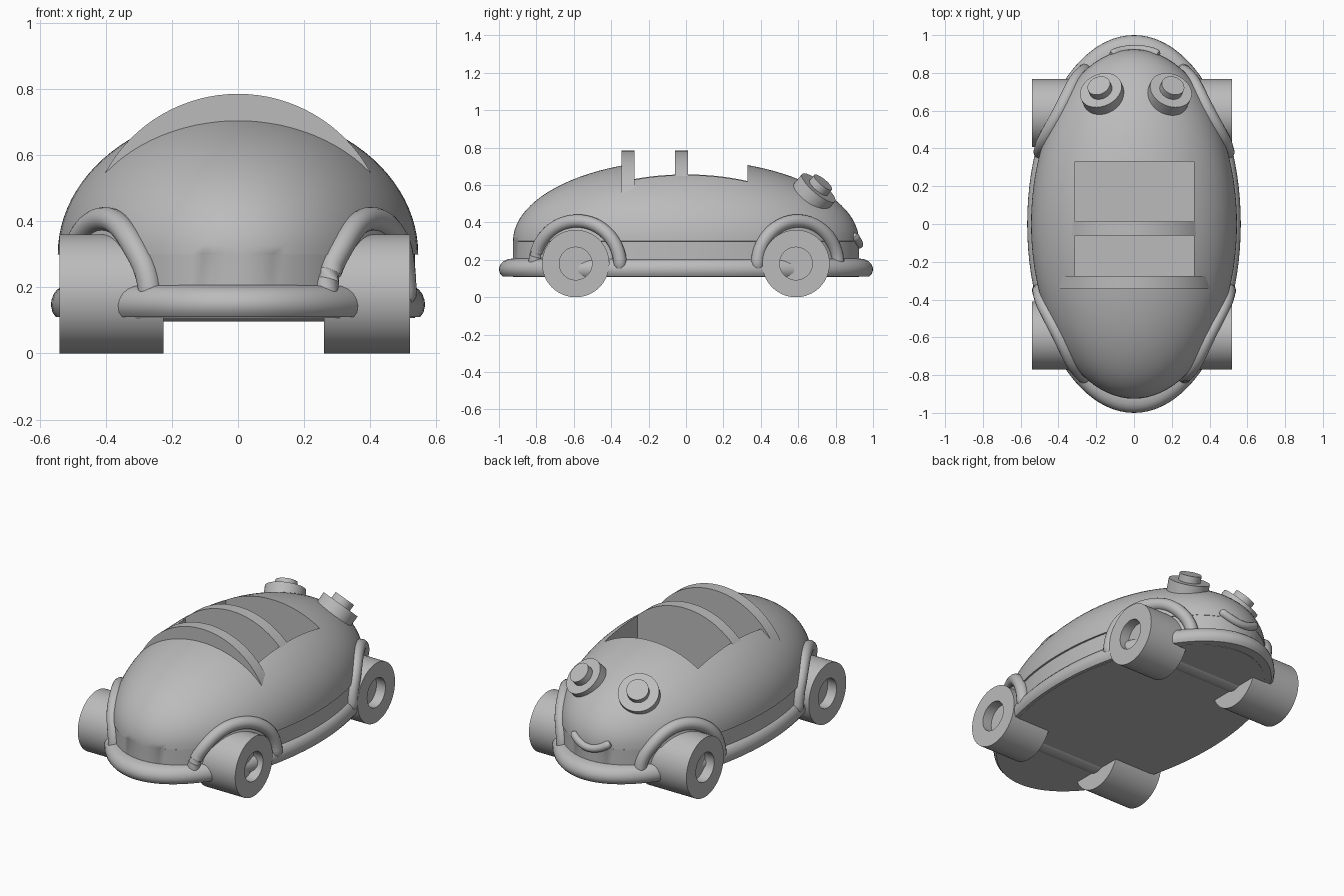
import bpy, bmesh, math
from mathutils import Vector, Matrix

if "Cube" in bpy.data.objects:
    bpy.data.objects.remove(bpy.data.objects["Cube"])

grey = bpy.data.materials.new("plain grey")
grey.use_nodes = True
grey.diffuse_color = (0.5, 0.5, 0.5, 1)
grey.node_tree.nodes["Principled BSDF"].inputs["Base Color"].default_value = (0.5, 0.5, 0.5, 1)

# Body shell dimensions: half width, half length, dome height, dome base
A, B, H, Z0 = 0.545, 0.925, 0.435, 0.3


def finish(name, bm):
    bmesh.ops.recalc_face_normals(bm, faces=bm.faces)
    mesh = bpy.data.meshes.new(name)
    bm.to_mesh(mesh)
    bm.free()
    mesh.materials.append(grey)
    ob = bpy.data.objects.new(name, mesh)
    bpy.context.collection.objects.link(ob)
    return ob


def smooth(ob):
    bpy.ops.object.select_all(action='DESELECT')
    ob.select_set(True)
    bpy.context.view_layer.objects.active = ob
    bpy.ops.object.shade_smooth_by_angle(angle=math.radians(35))


def loft(name, rings, closed=False):
    """Skin a list of point rings; cap the ends unless closed."""
    bm = bmesh.new()
    rows = [[bm.verts.new(p) for p in ring] for ring in rings]
    pairs = list(zip(rows, rows[1:])) + ([(rows[-1], rows[0])] if closed else [])
    for a, b in pairs:
        for i in range(len(a)):
            j = (i + 1) % len(a)
            bm.faces.new((a[i], a[j], b[j], b[i]))
    if not closed:
        bm.faces.new(rows[0])
        bm.faces.new(rows[-1])
    ob = finish(name, bm)
    smooth(ob)
    return ob


def lathe(name, profile, place=Matrix(), n=64, closed=False):
    """Profile entries are (x radius, y radius, height)."""
    turn = [2 * math.pi * i / n for i in range(n)]
    rings = [[place @ Vector((rx * math.cos(t), ry * math.sin(t), h)) for t in turn]
             for rx, ry, h in profile]
    return loft(name, rings, closed)


def tube(name, path, radius, n=16):
    """Round tube with tapered ends along a list of points."""
    rings = []
    last = len(path) - 1
    for i, p in enumerate(path):
        axis = (path[min(i + 1, last)] - path[max(i - 1, 0)]).normalized()
        side = axis.cross(Vector((0.31, 0.17, 0.93))).normalized()
        up = axis.cross(side)
        r = radius * (0.6 if i in (0, last) else 1)
        rings.append([p + r * (side * math.cos(t) + up * math.sin(t))
                      for t in (2 * math.pi * k / n for k in range(n))])
    return loft(name, rings)


def shrink(v, z):
    lift = max(z - Z0, 0) / H
    return math.sqrt(max(1 - v * v - lift * lift, 0))


# Domed body with a straight skirt
profile = [(0.535, B, 0.108), (0.535, B, Z0 - 0.001)]
for i in range(25):
    t = min(math.pi / 2 * i / 24, 1.565)
    profile.append((A * math.cos(t), B * math.cos(t), Z0 + H * math.sin(t)))
body = lathe("body", profile, n=96)

# Cabin opening cut into the dome
bm = bmesh.new()
bmesh.ops.create_cube(bm, size=1, matrix=Matrix.Translation((0.003, 0.015, 0.65))
                      @ Matrix.Diagonal((0.63, 0.63, 0.7, 1)))
cutter = finish("cabin_cutter", bm)
cutter.hide_render = True
cut = body.modifiers.new("cabin", 'BOOLEAN')
cut.operation, cut.solver, cut.object = 'DIFFERENCE', 'EXACT', cutter
bpy.context.view_layer.objects.active = body
bpy.ops.object.modifier_apply(modifier=cut.name)
bpy.data.objects.remove(cutter)
smooth(body)

# Bumper ring around the foot of the body
ring = [(-0.05, 0.11), (0.055, 0.11), (0.069, 0.125), (0.075, 0.145), (0.073, 0.162),
        (0.064, 0.18), (0.05, 0.193), (0.03, 0.203), (0, 0.207), (-0.05, 0.207)]
lathe("bumper", [(0.51 + 0.74 * d, B + d, z) for d, z in ring], n=96, closed=True)

# Two solid arched roof bars
R, CZ = 0.457, 0.328
for name, y0, y1 in (("rear_roof_bar", -0.345, -0.275), ("middle_roof_bar", -0.06, 0.012)):
    arc = [math.pi * i / 48 for i in range(49)]
    loft(name, [[Vector((R * math.cos(t), y, CZ + R * math.sin(t))) for t in arc]
                for y in (y0, y1)])

# Wheels with recessed hubs, axles and fender arches
for end, wy, ay, reach in (("rear", -0.59, -0.58, 0.228), ("front", 0.588, 0.597, 0.215)):
    for side, s, inner, outer in (("left", 1, 0.26, 0.52), ("right", -1, 0.225, 0.54)):
        place = Matrix.Translation((0, wy, 0.18)) @ Matrix.Rotation(s * math.pi / 2, 4, 'Y')
        steps = ((0.18, inner), (0.18, outer), (0.0875, outer), (0.0875, outer - 0.06))
        lathe(f"{end}_{side}_wheel", [(r, r, h) for r, h in steps], place)
        path = []
        for i in range(33):
            t = math.pi * (i / 32 * 1.06 - 0.03)
            y, z = ay + reach * math.cos(t), 0.17 + 0.237 * math.sin(t)
            path.append(Vector((s * A * shrink(y / B, z), y, z)))
        tube(f"{end}_{side}_fender", path, 0.036)
    place = Matrix.Translation((0, wy, 0.18)) @ Matrix.Rotation(math.pi / 2, 4, 'Y')
    lathe(f"{end}_axle", [(0.083, 0.083, -0.45), (0.083, 0.083, 0.45)], place)

# Headlamp eyes with raised pupils
for side, s in (("left", 1), ("right", -1)):
    normal = Vector((s * 0.28, 0.62, 0.74)).normalized()
    place = (Matrix.Translation((s * 0.175 + 0.01, 0.685, 0.557))
             @ normal.to_track_quat('Z', 'Y').to_matrix().to_4x4())
    for part, r, low, high in (("eye", 0.115, -0.038, 0.038), ("pupil", 0.062, 0.03, 0.078)):
        lathe(f"{side}_{part}", [(r, r, low), (r, r, high)], place, n=48)

# Smile on the nose
smile = []
for i in range(25):
    t = i / 12 - 1
    x, z = 0.125 * t, 0.283 + 0.05 * t * t
    smile.append(Vector((x + 0.005, B * shrink(x / A, z), z)))
tube("smile", smile, 0.023)
